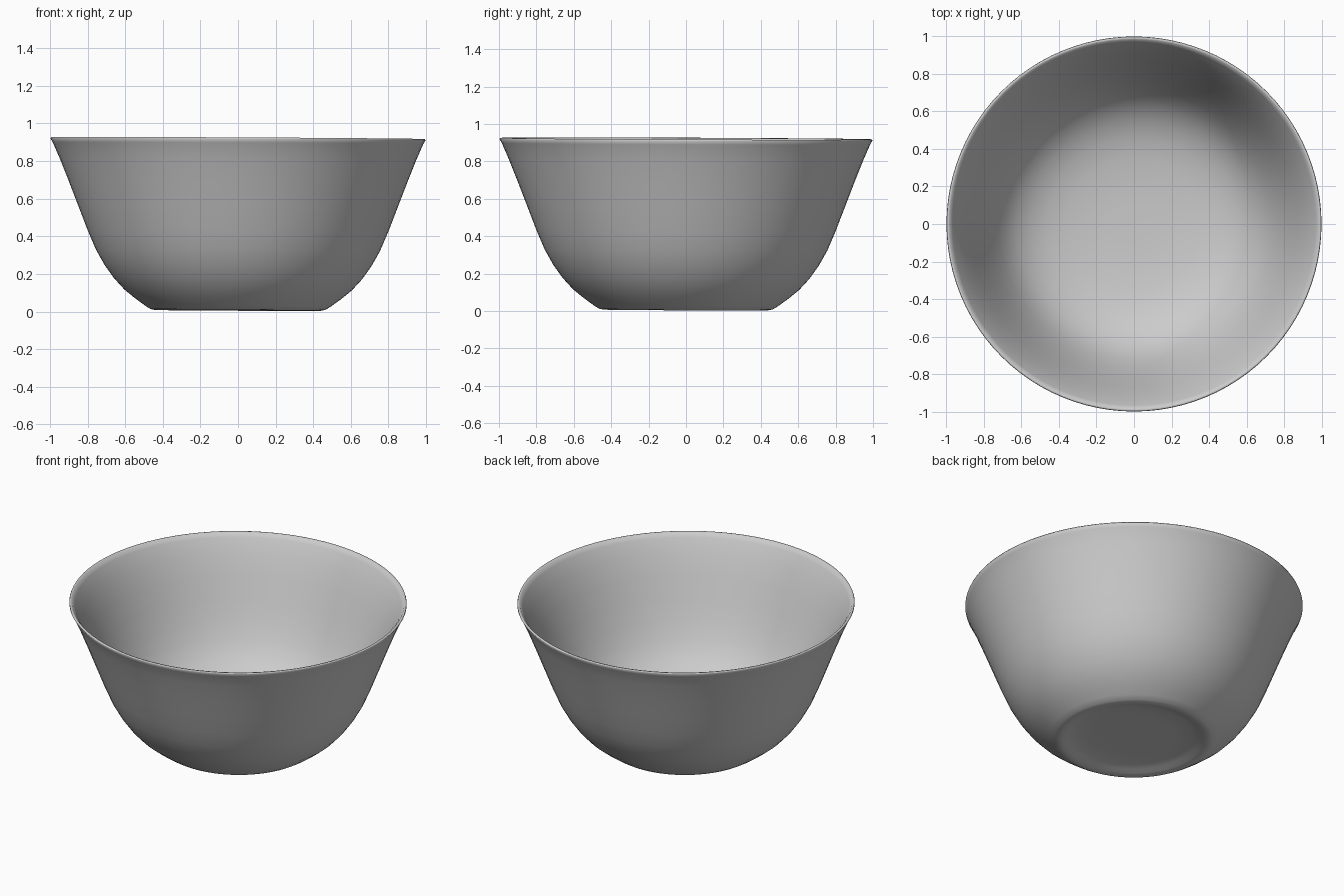
import bpy, bmesh, math

# Cross-section (radius, height): recessed underside, outer wall, rim, inner wall, gently dished floor
profile = [
    (0, 0.036), (0.25, 0.036), (0.34, 0.033), (0.385, 0.022), (0.415, 0.011), (0.44, 0.006), (0.465, 0.011),
    (0.495, 0.03), (0.55, 0.07), (0.605, 0.115), (0.66, 0.175), (0.71, 0.245),
    (0.755, 0.325), (0.80, 0.43), (0.85, 0.56), (0.90, 0.69), (0.95, 0.815),
    (0.985, 0.895), (0.997, 0.915), (0.994, 0.922), (0.982, 0.920), (0.965, 0.895),
    (0.920, 0.81), (0.870, 0.69), (0.820, 0.56), (0.770, 0.44),
    (0.722, 0.345), (0.675, 0.272), (0.62, 0.215), (0.55, 0.167), (0.46, 0.130),
    (0.35, 0.107), (0.2, 0.093), (0.1, 0.09), (0, 0.09),
]
SEGMENTS = 96

# Revolve the cross-section into a closed shell
bm = bmesh.new()
verts = [bm.verts.new((r, 0, z)) for r, z in profile]
edges = [bm.edges.new(pair) for pair in zip(verts, verts[1:])]
bmesh.ops.spin(bm, geom=verts + edges, cent=(0, 0, 0), axis=(0, 0, 1),
               angle=math.tau, steps=SEGMENTS, use_merge=False)
bmesh.ops.remove_doubles(bm, verts=bm.verts, dist=0.0005)
bmesh.ops.recalc_face_normals(bm, faces=bm.faces)

# Slight hand-made tilt towards the back right
for v in bm.verts:
    v.co.z -= 0.005 * v.co.x + 0.004 * v.co.y

mesh = bpy.data.meshes.new("bowl")
bm.to_mesh(mesh)
bm.free()
bowl = bpy.data.objects.new("bowl", mesh)
bpy.context.collection.objects.link(bowl)

# Smooth shading
for p in mesh.polygons:
    p.use_smooth = True
